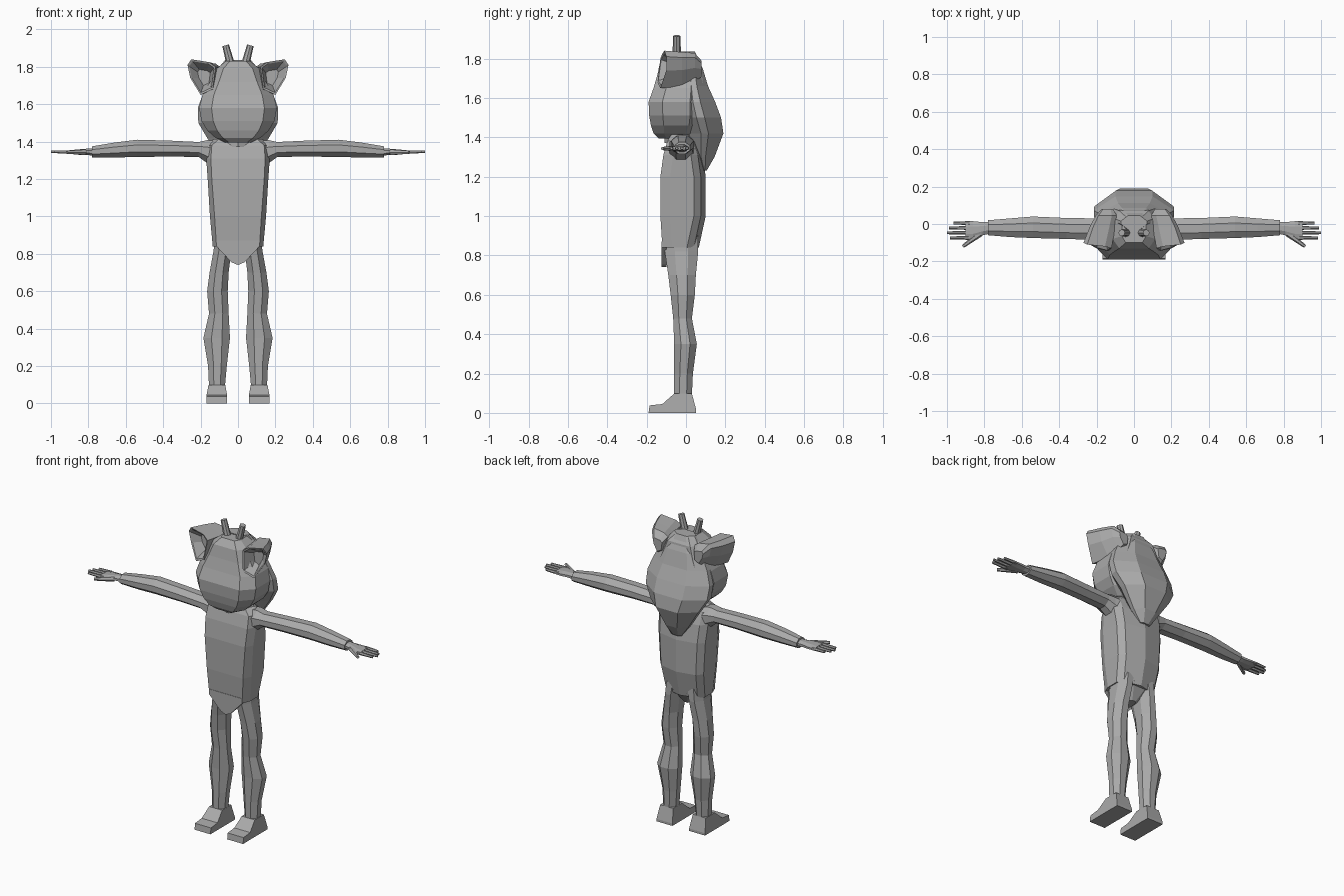
import bpy, bmesh, math
from mathutils import Vector

grey = bpy.data.materials.new("plain_grey")
grey.diffuse_color = (0.4, 0.4, 0.4, 1)


def finish(name, bm, mirror=False):
    bmesh.ops.recalc_face_normals(bm, faces=bm.faces)
    me = bpy.data.meshes.new(name)
    bm.to_mesh(me)
    bm.free()
    me.materials.append(grey)
    ob = bpy.data.objects.new(name, me)
    bpy.context.collection.objects.link(ob)
    if mirror:
        ob.modifiers.new("mirror", 'MIRROR').use_mirror_merge = False
    return ob


def loft(name, rings, mirror=False):
    """Skin equal-length rings of points and cap both ends."""
    bm = bmesh.new()
    vs = [[bm.verts.new(p) for p in r] for r in rings]
    n = len(rings[0])
    for a, b in zip(vs, vs[1:]):
        for i in range(n):
            j = (i + 1) % n
            bm.faces.new((a[i], a[j], b[j], b[i]))
    bm.faces.new(vs[0])
    bm.faces.new(vs[-1])
    return finish(name, bm, mirror)


def oct_xy(z, x0, x1, y0, y1, cx=0.3, cy=0.3):
    """Chamfered rectangle in a horizontal plane."""
    dx, dy = (x1 - x0) * cx, (y1 - y0) * cy
    return [(x0 + dx, y0, z), (x1 - dx, y0, z), (x1, y0 + dy, z), (x1, y1 - dy, z),
            (x1 - dx, y1, z), (x0 + dx, y1, z), (x0, y1 - dy, z), (x0, y0 + dy, z)]


def oct_yz(x, y0, y1, z0, z1):
    """Chamfered rectangle across the arm."""
    return [(x, p[0], p[1]) for p in oct_xy(0, y0, y1, z0, z1)]


def tube(name, a, b, ra, rb, n=8, mirror=True):
    a, b = Vector(a), Vector(b)
    q = (b - a).to_track_quat('Z', 'Y')
    rings = [[c + q @ Vector((r * math.cos(t * math.tau / n), r * math.sin(t * math.tau / n), 0))
              for t in range(n)] for c, r in ((a, ra), (b, rb))]
    return loft(name, rings, mirror)


# torso: flat front, narrow bevelled sides, creased back
torso = []
for z, wf, w, yf, yb in [(0.84, .115, .135, -.12, .065), (1.0, .125, .15, -.13, .10),
                         (1.2, .14, .162, -.13, .10), (1.31, .145, .17, -.115, .085),
                         (1.38, .14, .17, -.095, .06), (1.415, .10, .13, -.075, .03)]:
    torso.append([(-wf, yf, z), (wf, yf, z), (w, yf + .05, z), (w, yb - .06, z),
                  (w * .8, yb - .025, z), (0, yb, z), (-w * .8, yb - .025, z),
                  (-w, yb - .06, z), (-w, yf + .05, z)])
loft("torso", torso)

# pointed belly flap
flap = [(-.115, .87), (-.115, .84), (-.035, .755), (0, .74), (.035, .755), (.115, .84), (.115, .87)]
loft("belly_flap", [[(x, -.124, z) for x, z in flap], [(x, -.10, z) for x, z in flap]])

# pelvis between the legs
loft("pelvis", [oct_xy(.77, -.03, .03, -.10, .0), oct_xy(.86, -.12, .12, -.11, .06)])

# neck
tube("neck", (0, -.03, 1.37), (0, -.03, 1.48), .08, .08, mirror=False)

# head: broad flat muzzle and rounded crown
head = [(1.395, .07, -.14, .02), (1.42, .12, -.165, .05), (1.46, .165, -.178, .08),
        (1.51, .195, -.187, .09), (1.58, .208, -.19, .09), (1.65, .19, -.165, .09),
        (1.72, .15, -.145, .08), (1.79, .115, -.13, .07), (1.83, .065, -.10, .04)]
loft("head", [oct_xy(z, -w, w, a, b, .16, .25) for z, w, a, b in head])

# hair hanging down the back of the head
hair = [(1.23, .035, .085, .105), (1.30, .085, .03, .145), (1.42, .165, .0, .19),
        (1.50, .212, -.03, .178), (1.58, .215, -.04, .148), (1.66, .185, -.03, .112),
        (1.75, .14, -.02, .085), (1.835, .07, -.03, .045)]
loft("hair", [oct_xy(z, -w, w, a, b, .27, .4) for z, w, a, b in hair])

# cupped ears
rim = [(.12, -.13, 1.80), (.155, -.12, 1.825), (.25, -.11, 1.84), (.27, -.10, 1.81),
       (.255, -.10, 1.74), (.20, -.13, 1.65), (.135, -.145, 1.68)]


def ear_ring(y, s, cx, cz):
    return [(cx + (p[0] - .19) * s, y, cz + (p[2] - 1.75) * s) for p in rim]


inner = [(.19 + (x - .19) * .88, y + .004, 1.75 + (z - 1.75) * .88) for x, y, z in rim]
loft("ear", [ear_ring(-.055, .45, .18, 1.745), inner, rim, ear_ring(-.02, .92, .165, 1.75),
             ear_ring(.045, .75, .145, 1.76), ear_ring(.08, .42, .14, 1.75)], True)

# horns
tube("horn", (.036, -.047, 1.80), (.066, -.047, 1.915), .023, .018)

# arms
arm = [(.10, -.085, .05, 1.25, 1.40), (.165, -.085, .035, 1.285, 1.408), (.21, -.085, .03, 1.318, 1.398),
       (.36, -.08, .032, 1.32, 1.405), (.54, -.075, .04, 1.318, 1.41), (.66, -.07, .03, 1.315, 1.395),
       (.78, -.06, .02, 1.315, 1.375)]
loft("arm", [oct_yz(*r) for r in arm], True)

# hands with four fingers and a thumb
hand = [(.76, -.05, .012, 1.325, 1.365), (.81, -.06, .01, 1.328, 1.362),
        (.86, -.082, .015, 1.33, 1.358), (.90, -.085, .015, 1.335, 1.354)]
loft("hand", [oct_yz(*r) for r in hand], True)
for i, (y, tip) in enumerate([(.005, .965), (-.021, .99), (-.047, 1.0), (-.074, .985)]):
    tube(f"finger_{i + 1}", (.88, y, 1.345), (tip, y, 1.345), .0105, .0075, 6)
tube("thumb", (.82, -.05, 1.343), (.915, -.12, 1.343), .017, .009, 6)

# legs
leg = [(.09, .07, .155, -.06, .03), (.20, .06, .16, -.06, .035), (.35, .043, .185, -.06, .055),
       (.48, .05, .155, -.065, .03), (.60, .055, .165, -.078, .045), (.70, .05, .152, -.09, .05),
       (.82, .035, .13, -.108, .062), (.90, .02, .125, -.11, .06)]
loft("leg", [oct_xy(*r) for r in leg], True)

# feet: side profile with a narrower ankle
foot = [(.052, 0, 0), (-.19, 0, 0), (-.185, .038, 0), (-.12, .045, 0), (-.06, .098, .01),
        (.03, .098, .01), (.052, .015, 0)]
loft("foot", [[(.058 + d, y, z) for y, z, d in foot], [(.168 - d, y, z) for y, z, d in foot]], True)
